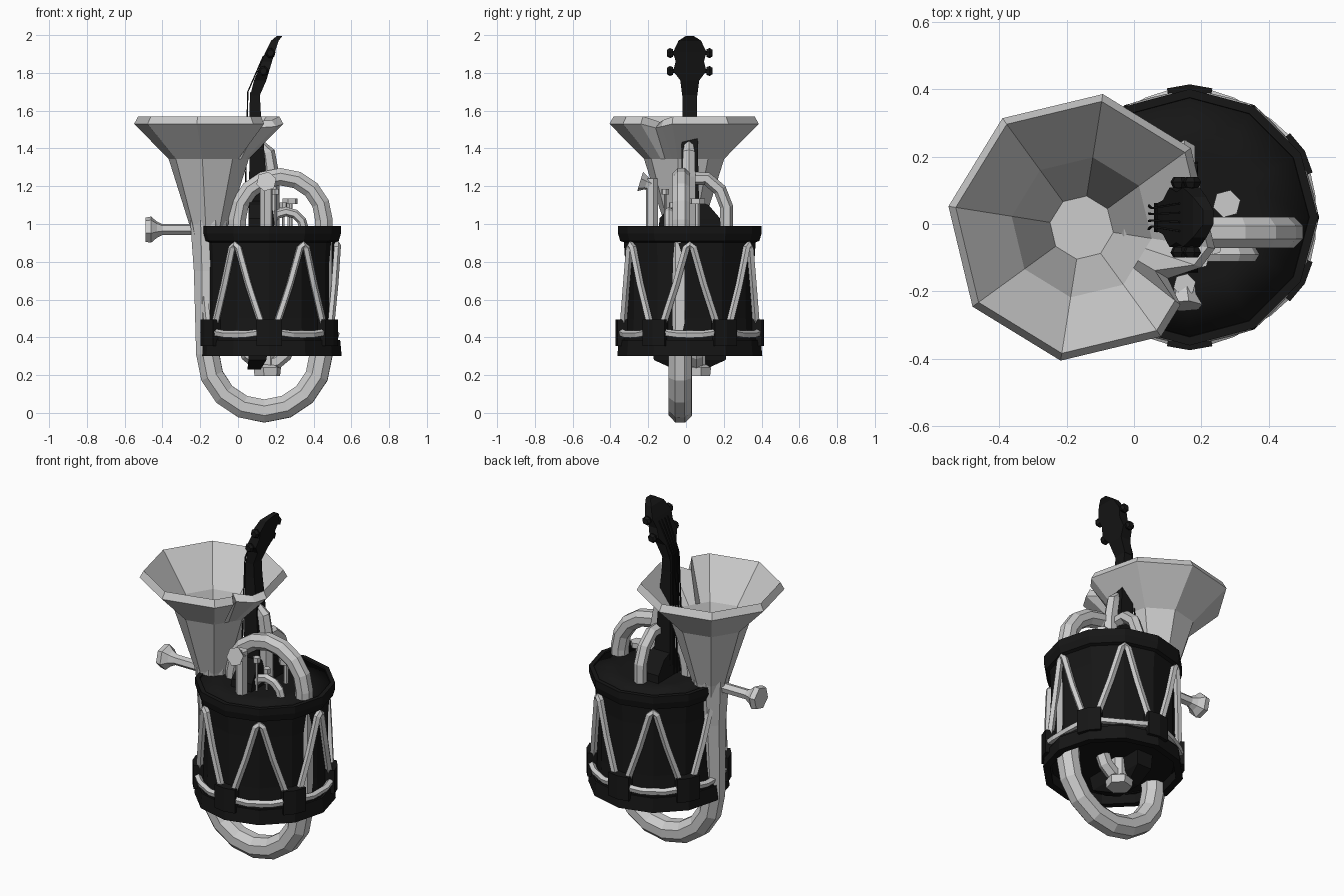
import bpy, bmesh
from math import sin, cos, pi, radians
from mathutils import Vector

if "Cube" in bpy.data.objects:
    bpy.data.objects.remove(bpy.data.objects["Cube"])

black = bpy.data.materials.new("black")
black.diffuse_color = (0.008, 0.008, 0.008, 1)
black.use_nodes = True
black.node_tree.nodes["Principled BSDF"].inputs["Base Color"].default_value = black.diffuse_color


def make(name, verts, faces, mat=None, smooth=False):
    me = bpy.data.meshes.new(name)
    me.from_pydata([tuple(v) for v in verts], [], faces)
    bm = bmesh.new()
    bm.from_mesh(me)
    bmesh.ops.recalc_face_normals(bm, faces=bm.faces)
    bm.to_mesh(me)
    bm.free()
    ob = bpy.data.objects.new(name, me)
    bpy.context.collection.objects.link(ob)
    if mat:
        me.materials.append(mat)
    if smooth:
        for p in me.polygons:
            p.use_smooth = True
    return ob


def skin(name, rings, mat=None, cap=True, loop=False, smooth=False):
    """Join rings of equal point count into a surface."""
    n, m = len(rings[0]), len(rings)
    verts = [v for r in rings for v in r]
    faces = []
    for i in range(m if loop else m - 1):
        a, b = i * n, (i + 1) % m * n
        faces += [(a + j, a + (j + 1) % n, b + (j + 1) % n, b + j) for j in range(n)]
    if cap and not loop:
        faces += [tuple(range(n)), tuple(range((m - 1) * n, m * n))]
    return make(name, verts, faces, mat, smooth)


def tube(name, path, radii, n=8, mat=None):
    """Sweep an n-gon along a path."""
    pts = [Vector(p) for p in path]
    if not isinstance(radii, (list, tuple)):
        radii = [radii] * len(pts)
    d0 = (pts[-1] - pts[0]) if len(pts) == 2 else (pts[1] - pts[0]).cross(pts[-1] - pts[0])
    side = d0.normalized() if len(pts) > 2 and d0.length > 1e-4 else (pts[1] - pts[0]).orthogonal().normalized()
    rings = []
    for i, p in enumerate(pts):
        t = (pts[min(i + 1, len(pts) - 1)] - pts[max(i - 1, 0)]).normalized()
        u = (side - t * side.dot(t)).normalized()
        w = t.cross(u)
        rings.append([p + (u * cos(a) + w * sin(a)) * radii[i]
                      for a in [2 * pi * (k + .5) / n for k in range(n)]])
    return skin(name, rings, mat)


def arc(cx, cz, r, y, a0, a1, n):
    return [(cx + r * cos(radians(a0 + (a1 - a0) * i / n)), y,
             cz + r * sin(radians(a0 + (a1 - a0) * i / n))) for i in range(n + 1)]


def lathe(name, profile, c, n=12, mat=None, **kw):
    return skin(name, [[(c[0] + r * cos(2 * pi * k / n), c[1] + r * sin(2 * pi * k / n), z)
                        for k in range(n)] for r, z in profile], mat, **kw)


def slab(name, outline, mat):
    """Solid symmetric about y: outline rows are (half width, x front, x back, z)."""
    return skin(name, [[(a, YC - h, z), (a, YC + h, z), (b, YC + h, z), (b, YC - h, z)]
                       for h, a, b, z in outline], mat)


# Bell with a dented octagonal rim, outside then inside
BX, BY = -0.155, -0.01
profile = [(.075, .85, 0), (.105, 1.0, 0), (.215, 1.345, 0), (.40, 1.53, .7), (.378, 1.57, 1),
           (.21, 1.36, 0), (.095, 1.02, 0), (.035, .9, 0)]
rings = []
for r, z, dent in profile:
    corner = [Vector((r * cos(radians(36 + 45 * k)), r * sin(radians(36 + 45 * k)), z)) for k in range(8)]
    ring = corner[:7]
    for t, f, dz in ((.36, 1, 0), (.52, .72, -.03), (.78, .98, -.02)):
        p = corner[6].lerp(corner[7], t)
        k = 1 - (1 - f) * dent
        ring.append(Vector((p.x * k, p.y * k, z + dz * dent)))
    ring.append(corner[7])
    rings.append([v + Vector((BX, BY, 0)) for v in ring])
skin("horn_bell", rings)

# Main pipe: bell throat, bottom bow, right riser
bow = arc(.14, .31, .30, -.03, 180, 360, 8)
tube("main_pipe", [(-.155, -.01, 1.02), (-.157, -.015, .75)] + bow + [(.44, -.03, .98)],
     [.105, .082] + [.066] * 9 + [.062])

# Upper loop above the drum
tube("upper_loop", [(-.005, -.025, .9)] + arc(.225, 1.02, .23, -.025, 180, 0, 8) + [(.455, -.025, .9)], .05)

# Mouthpiece and its stem
tube("mouthpiece_stem", [(-.24, -.01, .97), (-.42, -.01, .97)], .03, 6)
tube("mouthpiece_cup", [(-.39, -.01, .97), (-.43, -.01, .97), (-.46, -.01, .97), (-.49, -.01, .97)],
     [.025, .045, .072, .066], 6)

# Smaller pipes behind the violin
tube("back_crook", [(.15, .04, 1.24), (.15, .11, 1.24), (.15, .18, 1.18), (.15, .215, 1.09), (.15, .215, .95)],
     .035, 6)
tube("front_pipe", [(.15, -.18, .95), (.15, -.18, 1.24)], .034, 6)
tube("front_pipe_flare", [(.15, -.17, 1.2), (.15, -.21, 1.215), (.15, -.243, 1.225)], [.03, .035, .055], 6)
tube("centre_pipe", [(.18, .015, .95), (.18, .015, 1.25), (.16, .015, 1.38), (.12, .015, 1.42)],
     [.04, .04, .036, .025], 6)
tube("inner_bow", arc(.255, .97, .095, -.09, 180, 0, 6), .025, 6)
for i, (x, y, z) in enumerate([(.275, .06, 1.12), (.24, -.07, 1.10), (.2, -.11, 1.17)]):
    s = 1 if i == 0 else .5
    tube(f"valve_rod_{i}", [(x, y, .95), (x, y, z)], .014 * s, 6)
    tube(f"valve_button_{i}", [(x, y, z - .015), (x, y, z + .015)], .042 * s, 6)

# Valve cap and crook under the drum
tube("lower_crook", arc(.15, .38, .12, .055, 190, 350, 6), .04, 6)
tube("lower_valve", [(.155, .06, .4), (.155, .06, .25)], .048, 8)
tube("lower_valve_cap", [(.155, .06, .255), (.155, .06, .24), (.155, .06, .195)], [.05, .075, .07], 6)

# Drum shell, hoops and heads
C = (.165, .02)
lathe("drum_shell", [(.35, .36), (.342, .5), (.342, .8), (.352, .95)], C, mat=black)
lathe("drum_top_head", [(.355, .97), (.36, .982), (.2, .985), (.02, .987)], C, mat=black, smooth=True)
lathe("drum_top_hoop", [(.34, .90), (.368, .91), (.380, .95), (.380, .99), (.355, .99)], C,
      mat=black, loop=True)
lathe("drum_bottom_hoop", [(.345, .385), (.376, .385), (.384, .30), (.345, .30)], C, mat=black, loop=True)
lathe("drum_band", [(.34, .385), (.365, .385), (.365, .41), (.34, .41)], C, mat=black, loop=True)


def rim(a, r, z):
    return (C[0] + r * cos(radians(a)), C[1] + r * sin(radians(a)), z)


# Lug blocks, tension ropes and lower straps around the drum
for k in range(6):
    a = 30 + 60 * k
    skin(f"drum_lug_{k}", [[rim(a + s, r, z) for s, r in ((-10, .335), (-10, .388), (0, .394), (10, .388), (10, .335))]
                           for z in (.355, .495)], black)
    b = 60 * k
    tube(f"tension_rope_{k}", [rim(b - 23, .355, .48), rim(b - 12, .354, .68), rim(b - 3, .36, .875), rim(b, .36, .89),
                               rim(b + 3, .36, .875), rim(b + 12, .354, .68), rim(b + 23, .355, .48)], .02, 5)
    tube(f"lower_strap_{k}", [rim(b - 22, .365, .425), rim(b - 10, .36, .415),
                              rim(b + 10, .36, .415), rim(b + 22, .365, .425)], .02, 5)

# Violin: body mostly inside the drum, neck and tilted head
YC = .02
slab("violin_body", [(.08, .05, .12, .23), (.19, .055, .15, .28), (.21, .055, .17, .42), (.13, .055, .18, .62),
                     (.12, .055, .18, .72), (.17, .055, .19, .9), (.16, .055, .19, 1.03), (.10, .06, .18, 1.1),
                     (.03, .06, .17, 1.13)], black)
slab("violin_neck", [(.05, .055, .17, 1.05), (.045, .06, .145, 1.3), (.042, .06, .135, 1.45),
                     (.038, .06, .12, 1.6), (.038, .065, .115, 1.7)], black)
slab("violin_head", [(.04, .065, .115, 1.68), (.05, .085, .15, 1.76), (.088, .105, .165, 1.81),
                     (.075, .125, .18, 1.86), (.088, .145, .195, 1.91), (.06, .175, .215, 1.97),
                     (.022, .205, .235, 1.995)], black)
for x, z in ((.135, 1.81), (.172, 1.905)):
    for s in (-1, 1):
        tube("tuning_peg", [(x, YC + s * .05, z), (x, YC + s * .095, z)], .012, 5, black)
        tube("tuning_peg_knob", [(x, YC + s * .088, z), (x, YC + s * .105, z), (x, YC + s * .12, z)],
             [.02, .028, .018], 6, black)

# Violin strings
for i in range(4):
    o = (i - 1.5) * .018
    tube(f"string_{i}", [(.035, YC + o * 1.6, 1.0), (.052, YC + o, 1.7), (.135, YC + o * 1.5, 1.89)], .004, 4, black)
